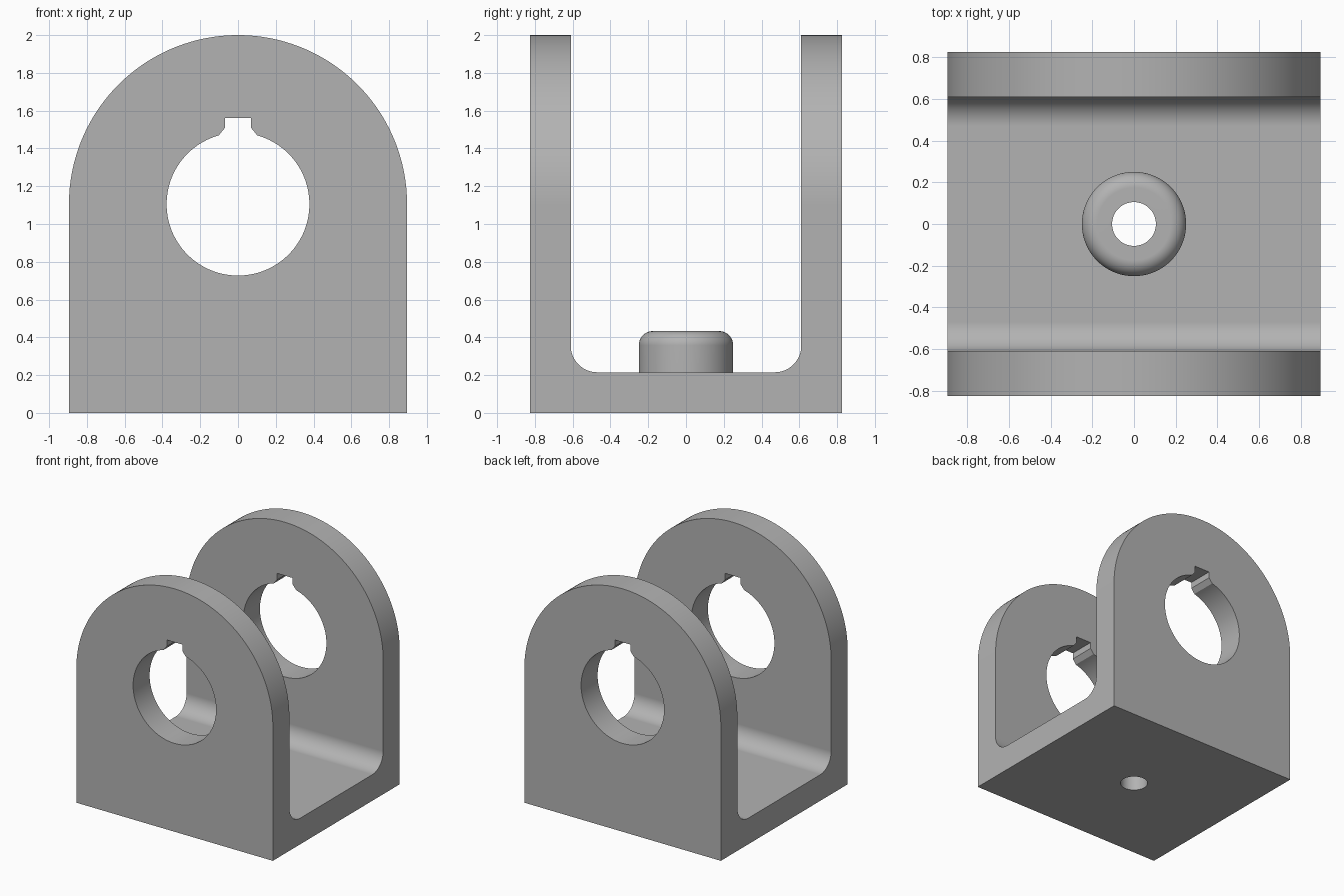
import bpy
import bmesh
from math import cos, sin, pi, atan2
from mathutils import Matrix, Vector

cube = bpy.data.objects.get("Cube")
if cube:
    bpy.data.objects.remove(cube, do_unlink=True)

HALF_X, HALF_Y, HEIGHT = 0.895, 0.825, 2.0
WALL = 0.215                    # thickness of the cheeks and base
FILLET = 0.14                   # inner corner radius
AXIS_Z = HEIGHT - HALF_X        # height of the pin axis
BORE, BOLT = 0.378, 0.105       # pin hole and bolt hole radii
BOSS_R, BOSS_TOP, BOSS_ROUND = 0.25, 0.433, 0.075

steel = bpy.data.materials.new("plain_grey")
steel.use_nodes = True
GREY = (0.45, 0.45, 0.45, 1)
steel.diffuse_color = GREY
steel.node_tree.nodes["Principled BSDF"].inputs["Base Color"].default_value = GREY


def arc(cx, cy, r, start, end, steps):
    """Points along a circular arc."""
    angles = [start + (end - start) * i / steps for i in range(steps + 1)]
    return [(cx + r * cos(a), cy + r * sin(a)) for a in angles]


def finish(name, bm):
    bmesh.ops.recalc_face_normals(bm, faces=bm.faces)
    mesh = bpy.data.meshes.new(name)
    bm.to_mesh(mesh)
    bm.free()
    mesh.materials.append(steel)
    obj = bpy.data.objects.new(name, mesh)
    bpy.context.collection.objects.link(obj)
    return obj


def prism(name, outline, depth, along):
    """Extrude a closed outline symmetrically; its second coordinate is z."""
    bm = bmesh.new()
    side = -depth
    if along == "x":
        verts = [bm.verts.new((side, u, z)) for u, z in outline]
        move = Vector((2 * depth, 0, 0))
    else:
        verts = [bm.verts.new((u, side, z)) for u, z in outline]
        move = Vector((0, 2 * depth, 0))
    face = bm.faces.new(verts)
    made = bmesh.ops.extrude_face_region(bm, geom=[face], use_keep_orig=True)["geom"]
    bmesh.ops.translate(bm, vec=move, verts=[v for v in made if isinstance(v, bmesh.types.BMVert)])
    return finish(name, bm)


def lathe(name, profile, steps=96):
    """Turn a (radius, z) profile about the z axis."""
    bm = bmesh.new()
    verts = [bm.verts.new((r, 0, z)) for r, z in profile]
    edges = [bm.edges.new(pair) for pair in zip(verts, verts[1:])]
    bmesh.ops.spin(bm, geom=verts + edges, cent=(0, 0, 0), axis=(0, 0, 1),
                   angle=2 * pi, steps=steps)
    bmesh.ops.remove_doubles(bm, verts=bm.verts, dist=1e-5)
    return finish(name, bm)


def combine(target, tool, operation):
    """Apply an exact boolean and drop the helper."""
    tool.hide_render = True
    mod = target.modifiers.new(operation.lower(), "BOOLEAN")
    mod.operation, mod.object, mod.solver = operation, tool, "EXACT"
    bpy.context.view_layer.objects.active = target
    bpy.ops.object.modifier_apply(modifier=mod.name)
    bpy.data.objects.remove(tool, do_unlink=True)


# U-shaped channel with rounded inner corners
inner = HALF_Y - WALL
corner_y, corner_z = inner - FILLET, WALL + FILLET
channel = [(-HALF_Y, HEIGHT + 0.1), (-HALF_Y, 0), (HALF_Y, 0), (HALF_Y, HEIGHT + 0.1), (inner, HEIGHT + 0.1)]
channel += arc(corner_y, corner_z, FILLET, 0, -pi / 2, 16)
channel += arc(-corner_y, corner_z, FILLET, -pi / 2, -pi, 16)
channel += [(-inner, HEIGHT + 0.1)]
bracket = prism("clevis_bracket", channel, HALF_X + 0.1, "x")

# Rounded cheek silhouette
arch = [(-HALF_X, -0.1), (HALF_X, -0.1)] + arc(0, AXIS_Z, HALF_X, 0, pi, 96)
combine(bracket, prism("cheek_outline", arch, 1, "y"), "INTERSECT")

# Pin hole with a keyway at the top, flared where it meets the bore
key_half, key_top, flare_z, flare_x = 0.07, 1.56, 1.508, 0.102
start = atan2((BORE ** 2 - flare_x ** 2) ** 0.5, flare_x)
keyed_hole = arc(0, AXIS_Z, BORE, pi - start, 2 * pi + start, 96)
keyed_hole += [(key_half, flare_z), (key_half, key_top), (-key_half, key_top), (-key_half, flare_z)]
combine(bracket, prism("pin_hole", keyed_hole, 1, "y"), "DIFFERENCE")

# Round boss with a softened rim on the base
boss = [(0, WALL / 2), (BOSS_R, WALL / 2)]
boss += arc(BOSS_R - BOSS_ROUND, BOSS_TOP - BOSS_ROUND, BOSS_ROUND, 0, pi / 2, 10)
boss += [(0, BOSS_TOP)]
combine(bracket, lathe("boss", boss), "UNION")

# Bolt hole through the boss and base
bolt = [(0, -0.2), (BOLT, -0.2), (BOLT, 0.7), (0, 0.7)]
combine(bracket, lathe("bolt_hole", bolt, 64), "DIFFERENCE")

# Smooth curved walls, keep flat faces flat
bpy.ops.object.select_all(action="DESELECT")
bracket.select_set(True)
bpy.context.view_layer.objects.active = bracket
bpy.ops.object.shade_smooth_by_angle(angle=pi / 6)
weighted = bracket.modifiers.new("flat_face_normals", "WEIGHTED_NORMAL")
weighted.keep_sharp = True
